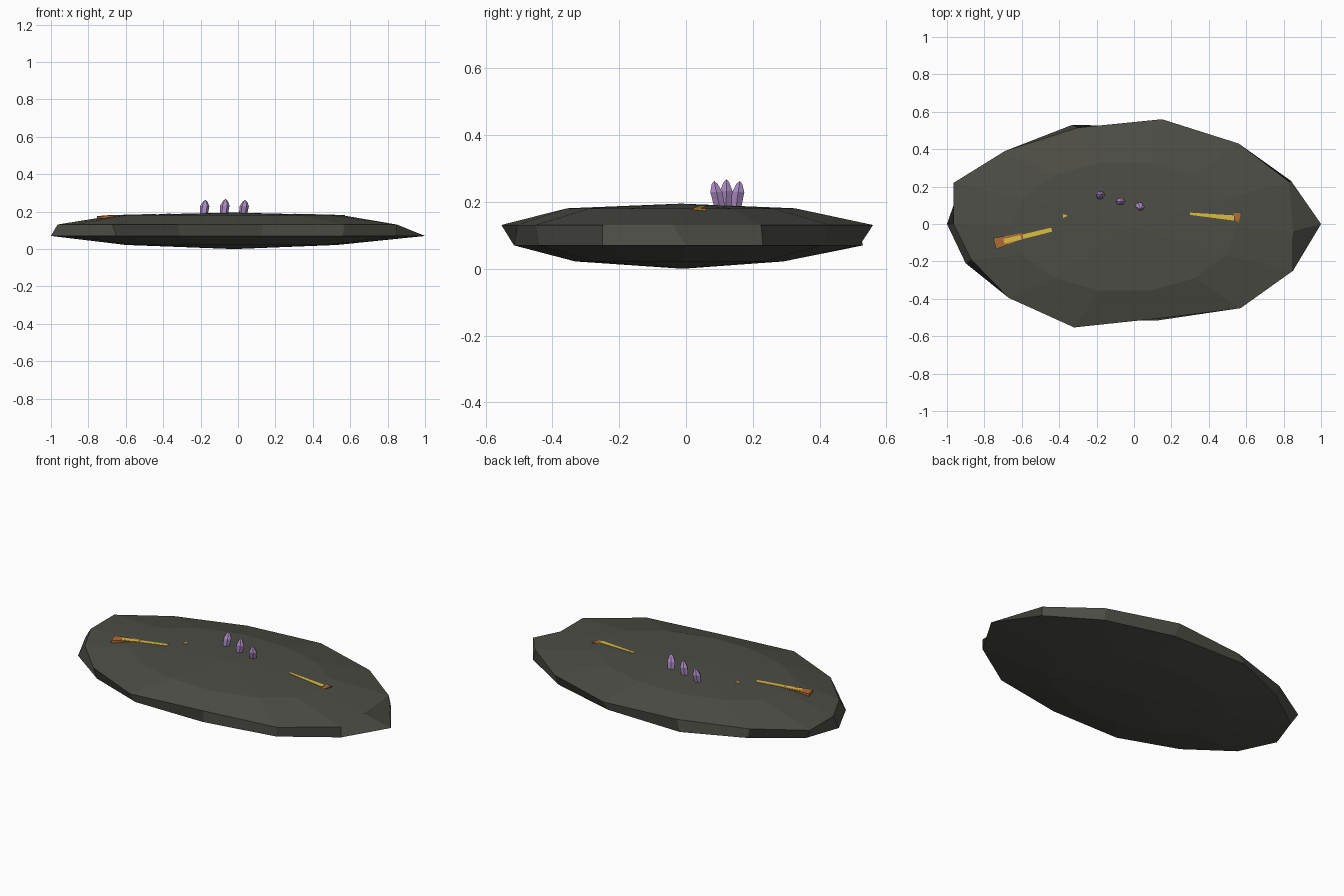
import bpy, bmesh, math
from mathutils import Vector

if "Cube" in bpy.data.objects:
    bpy.data.objects.remove(bpy.data.objects["Cube"])


def mat(name, c):
    m = bpy.data.materials.new(name)
    m.diffuse_color = (*c, 1)
    m.use_nodes = True
    m.node_tree.nodes["Principled BSDF"].inputs["Base Color"].default_value = m.diffuse_color
    return m


STONE = mat("dark stone", (0.075, 0.075, 0.062))
GOLD = mat("gold", (0.72, 0.52, 0.05))
RUST = mat("rust", (0.42, 0.15, 0.035))
CRYSTAL = mat("violet crystal", (0.42, 0.27, 0.56))


def finish(bm, name, m):
    bmesh.ops.recalc_face_normals(bm, faces=bm.faces)
    me = bpy.data.meshes.new(name)
    bm.to_mesh(me)
    bm.free()
    me.materials.append(m)
    ob = bpy.data.objects.new(name, me)
    bpy.context.collection.objects.link(ob)
    return ob


def loft(name, rings, m, bottom=None, top=None):
    """Skin rings of points, closing each end with a pole or a cap."""
    bm = bmesh.new()
    vs = [[bm.verts.new(p) for p in r] for r in rings]
    n = len(vs[0])
    for a, b in zip(vs, vs[1:]):
        for i in range(n):
            j = (i + 1) % n
            bm.faces.new((a[i], a[j], b[j], b[i]))
    for ring, pole in ((vs[0], bottom), (vs[-1], top)):
        if pole is None:
            bm.faces.new(ring)
        else:
            p = bm.verts.new(pole)
            for i in range(n):
                bm.faces.new((ring[i], ring[(i + 1) % n], p))
    return finish(bm, name, m)


# Stone slab: 14-sided, irregular upper and lower rims, shallow domes
N = 14
upper = [(.85, -.04), (.83, .225), (.56, .43), (.15, .56), (-.30, .515),
         (-.69, .39), (-.965, .22), (-.965, .0), (-.87, -.19), (-.67, -.395),
         (-.32, -.553), (.13, -.505), (.57, -.45), (.85, -.25)]
lower = [(1, 0), (.84, .23), (.55, .41), (.15, .52), (-.33, .53),
         (-.67, .385), (-.93, .2), (-1, 0), (-.9, -.21), (-.65, -.39),
         (-.31, -.515), (.13, -.515), (.56, -.44), (.85, -.25)]


def ellipse(cx, cy, rx, ry, z):
    return [(cx + rx * math.cos(math.tau * i / N),
             cy + ry * math.sin(math.tau * i / N), z) for i in range(N)]


loft("stone_slab", [ellipse(-.035, -.02, .565, .32, .022),
                    [(x, y, .07) for x, y in lower],
                    [(x, y, .131) for x, y in upper],
                    ellipse(-.05, -.015, .605, .35, .181)],
     STONE, bottom=(-.02, -.01, 0), top=(-.02, -.015, .195))


# Ore strips half sunk in the top: ends a and b with widths wa and wb
def strip(name, a, b, wa, wb, m, depth=.015):
    a, b = Vector(a), Vector(b)
    side = Vector((-(b - a).y, (b - a).x, 0)).normalized()
    quad = [a - side * wa / 2, b - side * wb / 2,
            b + side * wb / 2, a + side * wa / 2]
    low = [p - Vector((0, 0, depth)) for p in quad]
    loft(name, [low, quad], m)


strip("rust_patch_left", (-.745, -.105, .177), (-.595, -.063, .184), .062, .03, RUST)
strip("gold_vein_left", (-.695, -.093, .181), (-.44, -.03, .188), .026, .022, GOLD)
strip("gold_speck", (-.38, .042, .189), (-.358, .045, .1895), .018, .006, GOLD)
strip("gold_vein_right", (.30, .055, .189), (.535, .032, .183), .012, .028, GOLD)
strip("rust_patch_right", (.515, .046, .180), (.566, .034, .181), .022, .054, RUST)

# Crystals: six-sided, slightly swollen, tilted
for k, (base, tip) in enumerate([((-.187, .145, .15), (-.174, .161, .263)),
                                 ((-.080, .120, .15), (-.066, .121, .268)),
                                 ((.022, .108, .15), (.038, .084, .263))]):
    base, tip = Vector(base), Vector(tip)
    rings = []
    for t, r in ((0, .019), (.7, .025), (.92, .012)):
        c = base.lerp(tip, t)
        rings.append([c + Vector((r * math.cos(a), r * .85 * math.sin(a), 0))
                      for a in (math.tau * i / 6 for i in range(6))])
    loft(f"crystal_{k + 1}", rings, CRYSTAL, top=tip)
